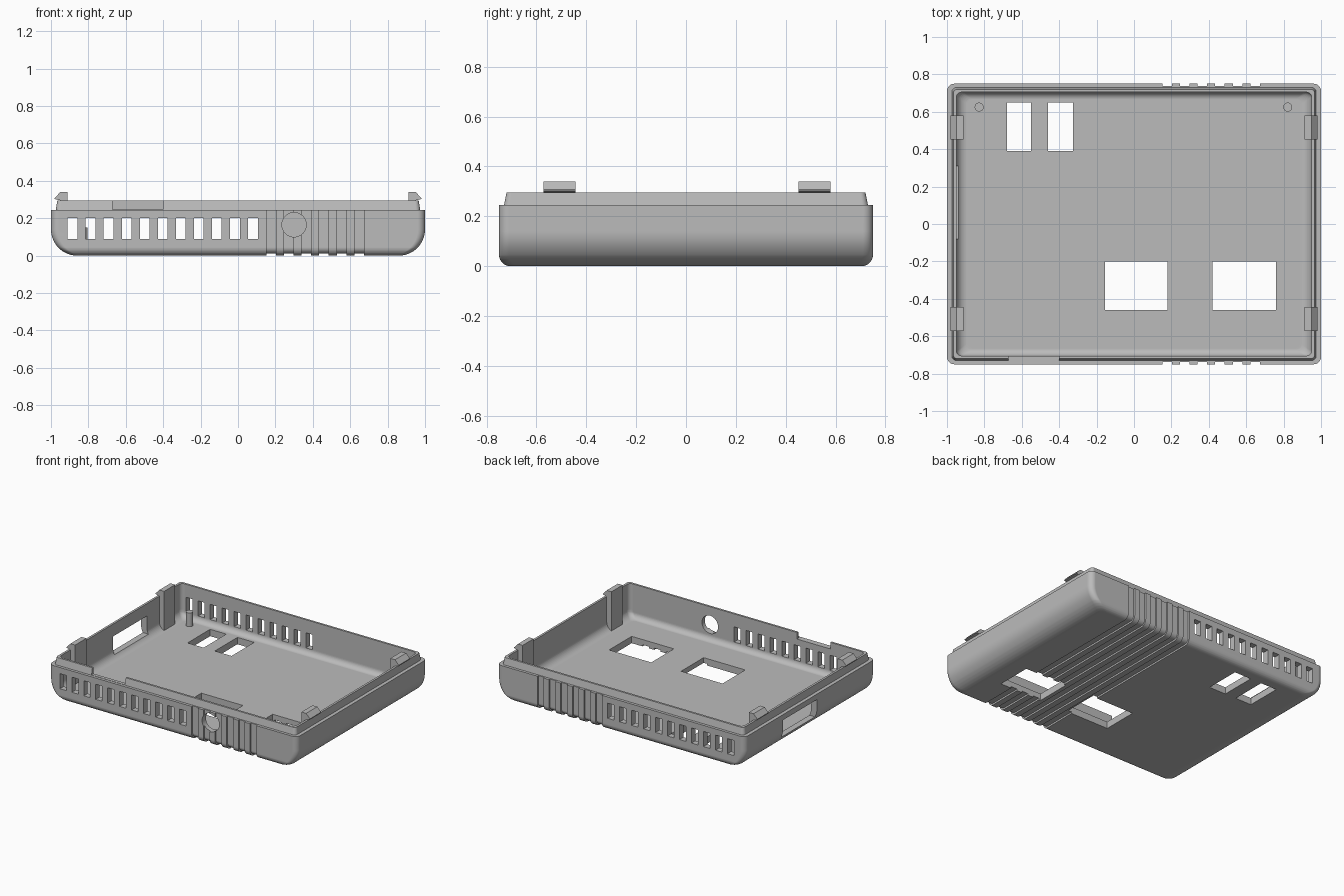
import bpy, bmesh
from math import sin, cos, pi, radians
from mathutils import Matrix, Vector

cube = bpy.data.objects.get("Cube")
if cube:
    bpy.data.objects.remove(cube, do_unlink=True)

grey = bpy.data.materials.new("mid grey plastic")
grey.use_nodes = True
grey.diffuse_color = (0.5, 0.5, 0.5, 1)
grey.node_tree.nodes["Principled BSDF"].inputs["Base Color"].default_value = (0.5, 0.5, 0.5, 1)

SEG = 10          # steps in each fillet
STEP_Z = 0.245    # ledge where the lip begins
FLOOR = 0.05      # inner floor height


def make_object(name, bm):
    bmesh.ops.recalc_face_normals(bm, faces=bm.faces)
    mesh = bpy.data.meshes.new(name)
    bm.to_mesh(mesh)
    bm.free()
    mesh.materials.append(grey)
    obj = bpy.data.objects.new(name, mesh)
    bpy.context.collection.objects.link(obj)
    return obj


def ring(bm, z, hx, hy, r):
    """Rounded rectangle of vertices at height z."""
    verts = []
    for k, (sx, sy) in enumerate([(1, 1), (-1, 1), (-1, -1), (1, -1)]):
        for i in range(SEG + 1):
            a = (k + i / SEG) * pi / 2
            verts.append(bm.verts.new((sx * (hx - r) + r * cos(a), sy * (hy - r) + r * sin(a), z)))
    return verts


def loft(name, levels):
    bm = bmesh.new()
    rings = [ring(bm, *level) for level in levels]
    n = len(rings[0])
    for low, high in zip(rings, rings[1:]):
        for i in range(n):
            j = (i + 1) % n
            bm.faces.new((low[i], low[j], high[j], high[i]))
    bm.faces.new(rings[0][::-1])
    bm.faces.new(rings[-1])
    return make_object(name, bm)


def fillet_levels(z0, hx, hy, rx, ry, corner):
    """Levels of a tray bottom with its own fillet radius on each pair of sides."""
    zs = {z0 + r * (1 - cos(i / SEG * pi / 2)) for r in (rx, ry) for i in range(SEG + 1)}

    def inset(z, r):
        d = max(0, r - (z - z0))
        return r - max(0, r * r - d * d) ** 0.5
    zs = sorted(zs)
    keep = [z for i, z in enumerate(zs) if i == 0 or z - zs[i - 1] > 1e-5]
    return [(z, hx - inset(z, rx), hy - inset(z, ry), corner) for z in keep]


def add_box(bm, x, y, z):
    size = Vector((x[1] - x[0], y[1] - y[0], z[1] - z[0]))
    mid = Vector((x[0] + x[1], y[0] + y[1], z[0] + z[1])) / 2
    bmesh.ops.create_cube(bm, size=1, matrix=Matrix.Translation(mid) @ Matrix.Diagonal((*size, 1)))


def add_prism(bm, points):
    """Closed prism from two matching lists of 3D points."""
    a, b = ([bm.verts.new(p) for p in side] for side in points)
    n = len(a)
    bm.faces.new(a)
    bm.faces.new(b[::-1])
    for i in range(n):
        j = (i + 1) % n
        bm.faces.new((a[i], b[i], b[j], a[j]))


def cut(target, cutter):
    mod = target.modifiers.new("cut", "BOOLEAN")
    mod.operation, mod.solver, mod.object = "DIFFERENCE", "EXACT", cutter
    dg = bpy.context.evaluated_depsgraph_get()
    mesh = bpy.data.meshes.new_from_object(target.evaluated_get(dg))
    target.modifiers.remove(mod)
    target.data = mesh
    bpy.data.objects.remove(cutter, do_unlink=True)


def smooth(obj):
    obj.data.shade_smooth()
    obj.data.set_sharp_from_angle(angle=radians(30))
    mod = obj.modifiers.new("weighted normals", "WEIGHTED_NORMAL")
    mod.keep_sharp = True


# Tray shell: rounded bottom, ledge and tapered lip, hollowed out
shell = loft("tray_shell", fillet_levels(0, 1, 0.75, 0.14, 0.045, 0.04) + [
    (STEP_Z, 1, 0.75, 0.04), (STEP_Z, 0.974, 0.73, 0.025), (0.295, 0.966, 0.72, 0.02)])
cut(shell, loft("cavity", fillet_levels(FLOOR, 0.95, 0.705, 0.06, 0.04, 0.03)
                + [(0.4, 0.95, 0.705, 0.03)]))

# Grip grooves wrapping front, bottom and back
depth, arc = 0.012, 0.033
half = 0.75 - depth
u_shape = [(-0.85, 0.26), (-0.85, -0.1), (0.85, -0.1), (0.85, 0.26), (half, 0.26)]
for s in (1, -1):
    side = []
    for i in range(SEG + 1):
        a = i / SEG * pi / 2
        side.append((s * (half - arc + arc * cos(a)), depth + arc - arc * sin(a)))
    u_shape += side[::s]
u_shape.append((-half, 0.26))
bm = bmesh.new()
for i in range(6):
    x = 0.152 + 0.094 * i
    add_prism(bm, [[(xx, y, z) for y, z in u_shape] for xx in (x, x + 0.051)])
cut(shell, make_object("grooves", bm))

# Openings: vents, floor windows, side slot, lip notch, round port
bm = bmesh.new()
for i in range(11):
    x = -0.885 + 0.0965 * i
    add_box(bm, (x - 0.026, x + 0.026), (-1, 1), (0.09, 0.2))
for x in ((-0.68, -0.55), (-0.46, -0.325)):
    add_box(bm, x, (0.39, 0.65), (-0.1, 0.08))
for x in ((-0.155, 0.18), (0.42, 0.76)):
    add_box(bm, x, (-0.46, -0.2), (-0.1, 0.08))
add_box(bm, (-1.2, -0.92), (-0.08, 0.31), (0.075, 0.205))
add_box(bm, (-0.67, -0.4), (-0.85, -0.65), (STEP_Z + 0.002, 0.4))
bmesh.ops.create_cone(bm, cap_ends=True, segments=40, radius1=0.065, radius2=0.065, depth=0.3,
                      matrix=Matrix.Translation((0.3, -0.8, 0.165)) @ Matrix.Rotation(pi / 2, 4, "X"))
cut(shell, make_object("openings", bm))
smooth(shell)

# Snap clips standing against the side walls
hook = [(0.912, 0.04), (0.953, 0.04), (0.953, 0.296), (0.98, 0.302),
        (0.98, 0.308), (0.95, 0.34), (0.912, 0.34)]
for s, side in ((1, "left"), (-1, "right")):
    for y, end in ((0.515, "back"), (-0.508, "front")):
        bm = bmesh.new()
        add_prism(bm, [[(s * x, y + d, z) for x, z in hook] for d in (-0.064, 0.064)])
        make_object(f"{end}_{side}_clip", bm)

# Locating pegs on the floor
for x, side in ((0.822, "left"), (-0.828, "right")):
    bm = bmesh.new()
    bmesh.ops.create_cone(bm, cap_ends=True, segments=24, radius1=0.024, radius2=0.024, depth=0.11,
                          matrix=Matrix.Translation((x, 0.625, 0.095)))
    smooth(make_object(f"{side}_peg", bm))
